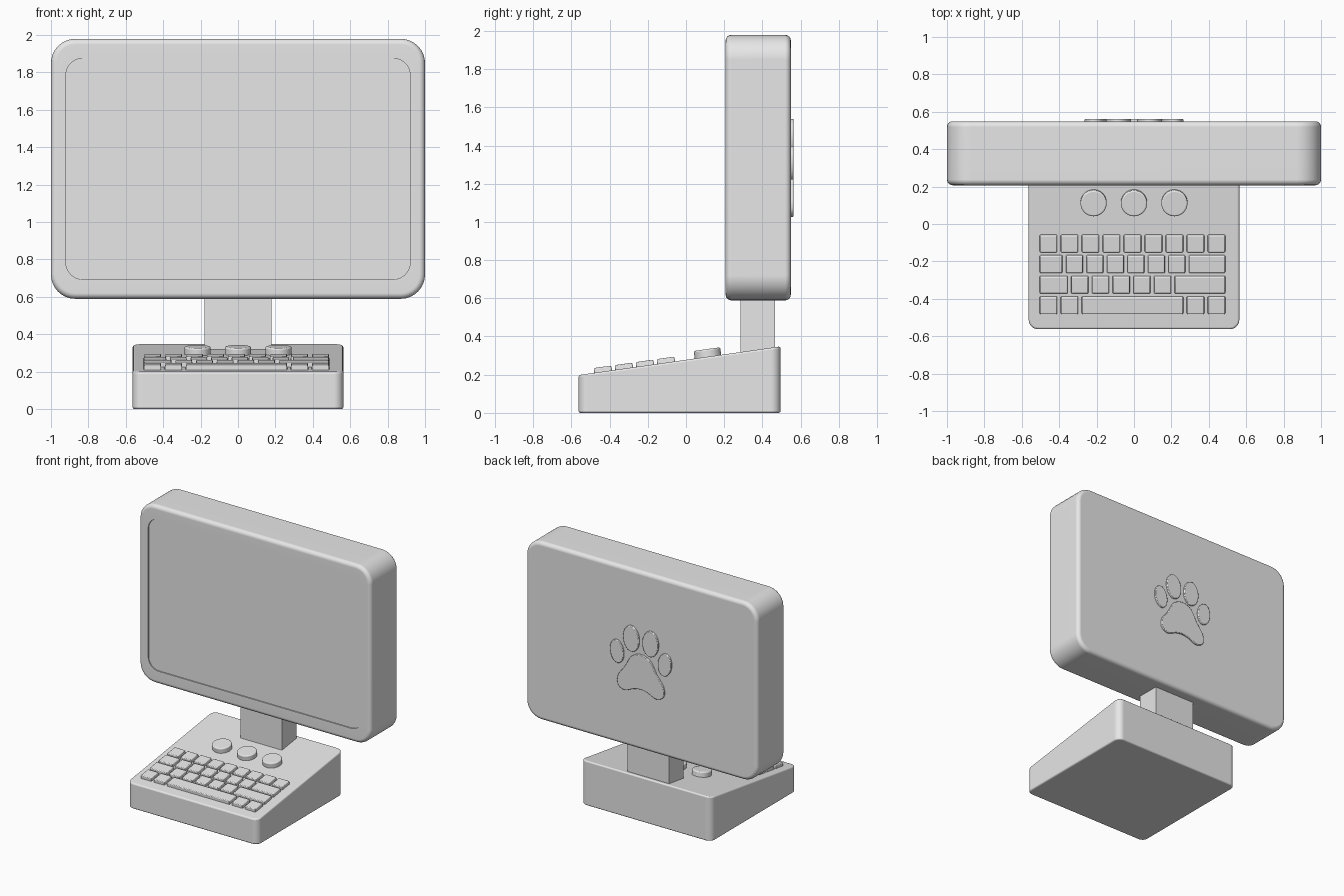
import bpy, bmesh, math
from mathutils import Vector

cube = bpy.data.objects.get("Cube")
if cube:
    bpy.data.objects.remove(cube, do_unlink=True)

GREY = (0.8, 0.8, 0.8, 1)
grey = bpy.data.materials.new("light_grey")
grey.use_nodes = True
grey.diffuse_color = GREY
grey.node_tree.nodes["Principled BSDF"].inputs["Base Color"].default_value = GREY


def rounded_rect(hx, hy, r, steps=8):
    """Closed 2D outline of a rectangle with rounded corners."""
    pts = []
    for k, (sx, sy) in enumerate([(1, 1), (-1, 1), (-1, -1), (1, -1)]):
        for i in range(steps + 1):
            a = math.pi / 2 * (k + i / steps)
            pts.append((sx * (hx - r) + r * math.cos(a), sy * (hy - r) + r * math.sin(a)))
    return pts


def ellipse(rx, ry, steps=40):
    turn = 2 * math.pi / steps
    return [(rx * math.cos(i * turn), ry * math.sin(i * turn)) for i in range(steps)]


def box(hx, hy):
    return [(hx, hy), (-hx, hy), (-hx, -hy), (hx, -hy)]


def smooth_loop(ctrl, steps=6):
    """Closed Catmull-Rom curve through the control points."""
    n, out = len(ctrl), []
    p = [Vector(c) for c in ctrl]
    for i in range(n):
        a, b, c, d = p[i - 1], p[i], p[(i + 1) % n], p[(i + 2) % n]
        for s in range(steps):
            t = s / steps
            v = b + (c - a) * t / 2 + (2 * a - 5 * b + 4 * c - d) * t**2 / 2
            out.append(tuple(v + (3 * b - a - 3 * c + d) * t**3 / 2))
    return out


def upright(outline, y):
    return [(u, y, v) for u, v in outline]


def flat(outline, z):
    return [(u, v, z) for u, v in outline]


def loft(name, rings, loc=(0, 0, 0), rot=(0, 0, 0), bevel=0, segments=3):
    """Skin a stack of equal-length rings, cap both ends and finish the object."""
    bm = bmesh.new()
    rows = [[bm.verts.new(p) for p in ring] for ring in rings]
    for lo, hi in zip(rows, rows[1:]):
        for i in range(len(lo)):
            bm.faces.new((lo[i - 1], lo[i], hi[i], hi[i - 1]))
    bm.faces.new(rows[0])
    bm.faces.new(rows[-1])
    bmesh.ops.recalc_face_normals(bm, faces=bm.faces[:])
    mesh = bpy.data.meshes.new(name)
    bm.to_mesh(mesh)
    bm.free()
    mesh.materials.append(grey)
    ob = bpy.data.objects.new(name, mesh)
    bpy.context.collection.objects.link(ob)
    ob.location, ob.rotation_euler = loc, rot
    bpy.ops.object.select_all(action="DESELECT")
    ob.select_set(True)
    bpy.context.view_layer.objects.active = ob
    bpy.ops.object.shade_smooth_by_angle(angle=math.radians(35))
    if bevel:
        mod = ob.modifiers.new("soft_edges", "BEVEL")
        mod.width, mod.segments = bevel, segments
        mod.limit_method, mod.angle_limit = "ANGLE", math.radians(35)
    weighted = ob.modifiers.new("clean_shading", "WEIGHTED_NORMAL")
    weighted.keep_sharp = True
    return ob


# Monitor case: recessed screen opening, rounded front rim, rounded back rim
FRONT, BACK, MID_Z, RIM = 0.207, 0.549, 1.284, 0.03
opening = rounded_rect(0.92, 0.591, 0.09)
rim = []
for i in range(5):
    a = math.pi / 2 * i / 4
    inset, dy = RIM * (1 - math.sin(a)), RIM * (1 - math.cos(a))
    rim.append((rounded_rect(1 - inset, 0.695 - inset, 0.13 - inset), dy))
rings = [upright(opening, FRONT + 0.012), upright(opening, FRONT)]
rings += [upright(o, FRONT + dy) for o, dy in rim]
rings += [upright(o, BACK - dy) for o, dy in reversed(rim)]
loft("monitor_case", rings, (0, 0, MID_Z))

# Screen plate
glass = rounded_rect(0.918, 0.589, 0.088)
loft("screen", [upright(glass, FRONT + 0.005), upright(glass, FRONT + 0.013)], (0, 0, MID_Z))

# Paw ornament on the back: four toes and one pad
for side, label in ((1, "left"), (-1, "right")):
    for name, x, z, rx, rz, tilt in (("inner_toe", 0.083, 1.44, 0.068, 0.1, 3),
                                     ("outer_toe", 0.206, 1.31, 0.057, 0.089, 8)):
        toe = ellipse(rx, rz)
        loft(f"{label}_{name}", [upright(toe, 0.54), upright(toe, 0.5625)],
             (side * x, 0, z), (0, math.radians(side * tilt), 0), 0.004, 2)
half = [(0.08, 1.305), (0.135, 1.215), (0.195, 1.13), (0.195, 1.055), (0.135, 1.026), (0.06, 1.055)]
ctrl = [(0, 1.335)] + half + [(0, 1.065)] + [(-x, z) for x, z in reversed(half)]
pad = smooth_loop(ctrl)
loft("paw_pad", [upright(pad, 0.54), upright(pad, 0.5625)], bevel=0.004, segments=2)

# Sloped base
Y0, Y1, Z0, Z1 = -0.5625, 0.495, 0.198, 0.348
SLOPE = (Z1 - Z0) / (Y1 - Y0)
TILT = (math.atan(SLOPE), 0, 0)


def surface(y):
    return Z0 + (y - Y0) * SLOPE


centre_y = (Y0 + Y1) / 2
plan = [(x, y + centre_y) for x, y in rounded_rect(0.563, (Y1 - Y0) / 2, 0.05)]
loft("base", [flat(plan, 0), [(x, y, surface(y)) for x, y in plan]], bevel=0.01)

# Neck
loft("neck", [flat(box(0.18, 0.09), 0.28), flat(box(0.18, 0.09), 0.62)], (0, 0.375, 0))

# Knobs
for label, x in (("right", -0.216), ("middle", 0), ("left", 0.216)):
    loft(f"{label}_knob", [flat(ellipse(0.07, 0.07), -0.01), flat(ellipse(0.07, 0.07), 0.04)],
         (x, 0.115, surface(0.115)), TILT, 0.008)

# Keyboard: key widths in units, back row first
UNIT, GAP, START, DEPTH = 0.1123, 0.017, -0.505, 0.097
rows = [[1] * 9,
        [1.25] + [0.975] * 6 + [1.9],
        [1.5] + [0.985] * 5 + [2.575],
        [1, 1, 5, 1, 1]]
for r, widths in enumerate(rows):
    x, y = START, -0.104 - 0.11 * r
    for k, w in enumerate(widths):
        hx = (w * UNIT - GAP) / 2
        loft(f"key_row{r + 1}_{k + 1}",
             [flat(box(hx, DEPTH / 2), -0.008), flat(box(hx - 0.003, DEPTH / 2 - 0.003), 0.025)],
             (x + hx, y, surface(y)), TILT, 0.005, 2)
        x += w * UNIT
